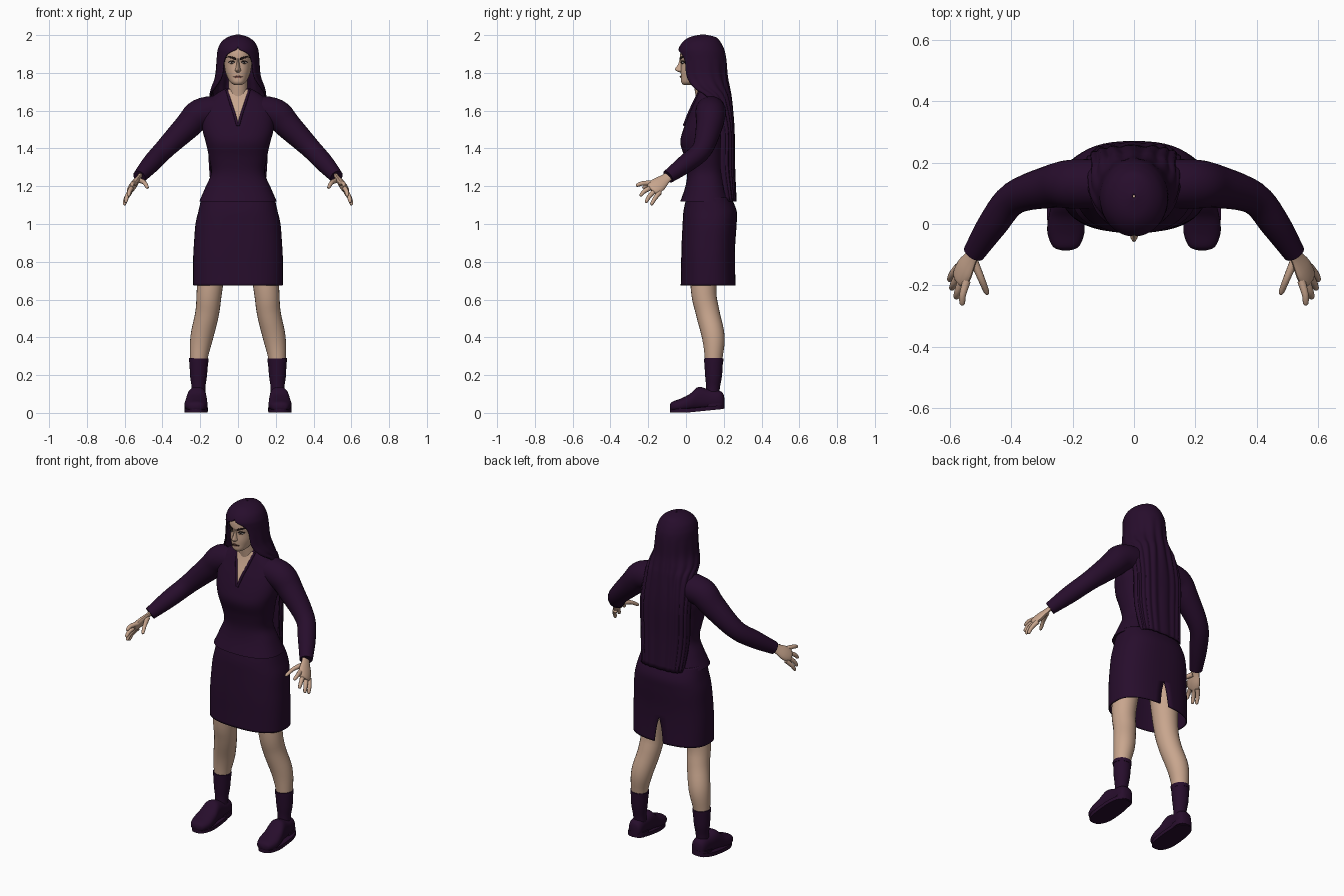
import bpy, bmesh, math
from mathutils import Vector

cube = bpy.data.objects.get("Cube")
if cube:
    bpy.data.objects.remove(cube, do_unlink=True)


def material(name, rgb):
    m = bpy.data.materials.new(name)
    m.use_nodes = True
    m.diffuse_color = (*rgb, 1)
    bsdf = m.node_tree.nodes["Principled BSDF"]
    bsdf.inputs["Base Color"].default_value = (*rgb, 1)
    bsdf.inputs["Roughness"].default_value = 0.8
    return m


PLUM = material("dark_plum", (0.020, 0.004, 0.025))
SKIN = material("skin", (0.58, 0.38, 0.27))
DARK = material("brow_brown", (0.015, 0.008, 0.007))
LIPS = material("lip_brown", (0.22, 0.09, 0.07))
WHITE = material("eye_white", (0.5, 0.45, 0.42))


def smooth(rows, n=5):
    """Catmull-Rom interpolation through rows of numbers."""
    out = []
    for i in range(len(rows) - 1):
        a, b, c, d = rows[max(i - 1, 0)], rows[i], rows[i + 1], rows[min(i + 2, len(rows) - 1)]
        for k in range(n):
            t = k / n
            out.append([0.5 * (2 * q + (r - p) * t + (2 * p - 5 * q + 4 * r - s) * t * t
                               + (3 * q - p - 3 * r + s) * t ** 3) for p, q, r, s in zip(a, b, c, d)])
    return out + [list(rows[-1])]


def power(v, p):
    return math.copysign(abs(v) ** (2 / p), v)


def oval(p=2.0, gap=None, n=32):
    """Unit superellipse points; an open arc when a gap angle is given."""
    g, div = (0, n) if gap is None else (max(gap, 0), n - 1)
    ts = [g + (2 * math.pi - 2 * g) * i / div for i in range(n)]
    return [(power(math.sin(t), p), power(math.cos(t), p)) for t in ts]


def finish(name, bm, mat, mirror, thick=0):
    bmesh.ops.remove_doubles(bm, verts=bm.verts, dist=0.00005)
    bmesh.ops.recalc_face_normals(bm, faces=bm.faces)
    me = bpy.data.meshes.new(name)
    bm.to_mesh(me)
    bm.free()
    me.materials.append(mat)
    me.shade_smooth()
    me.set_sharp_from_angle(angle=math.radians(45))
    ob = bpy.data.objects.new(name, me)
    bpy.context.collection.objects.link(ob)
    if thick:
        mod = ob.modifiers.new("Thickness", 'SOLIDIFY')
        mod.thickness, mod.offset = thick, 0
    if mirror:
        ob.modifiers.new("Mirror", 'MIRROR')
    return ob


def loft(name, rings, mat, closed=True, caps=True, mirror=False, thick=0):
    bm = bmesh.new()
    vs = [[bm.verts.new(p) for p in r] for r in rings]
    n = len(vs[0])
    for a, b in zip(vs, vs[1:]):
        for i in range(n if closed else n - 1):
            j = (i + 1) % n
            bm.faces.new((a[i], a[j], b[j], b[i]))
    if caps:
        bm.faces.new(vs[0])
        bm.faces.new(vs[-1])
    return finish(name, bm, mat, mirror, thick)


def level(z, w, yf, yb, shape):
    """Horizontal ring between a front and a back y."""
    c, d = (yf + yb) / 2, (yb - yf) / 2
    return [(w * u, c - d * v, z) for u, v in shape]


def tube(name, rows, mat, ref=(1, 0.3, 0), flat=1.0, mirror=True, n=16):
    """Tube through (x, y, z, radius) rows; ref sets the wide direction."""
    rows = smooth(rows)
    pts = [Vector(r[:3]) for r in rows]
    rings = []
    for i, r in enumerate(rows):
        t = (pts[min(i + 1, len(pts) - 1)] - pts[max(i - 1, 0)]).normalized()
        v = t.cross(Vector(ref)).normalized()
        u = v.cross(t)
        rings.append([pts[i] + u * a * r[3] + v * b * r[3] * flat for a, b in oval(n=n)])
    return loft(name, rings, mat, mirror=mirror)


def front_y(rows, x, z, p):
    """Front surface of a lofted body at x, z."""
    rows = sorted(rows)
    for a, b in zip(rows, rows[1:]):
        if z <= b[0]:
            break
    t = min(max((z - a[0]) / (b[0] - a[0]), 0), 1)
    w, yf, yb = (a[k] + (b[k] - a[k]) * t for k in (1, 2, 3))
    return (yf + yb) / 2 - (yb - yf) / 2 * max(0, 1 - (abs(x) / w) ** p) ** (1 / p)


def patch(name, rows, p, cols, mat, off, mirror=False, steps=8):
    """Thin plate hugging a body's front; cols are (x, low z, high z)."""
    strips = []
    for x, lo, hi in cols:
        zs = [lo + (hi - lo) * k / steps for k in range(steps + 1)]
        strips.append([(x, front_y(rows, x, z, p) - off, z) for z in zs])
    loft(name, strips, mat, closed=False, caps=False, mirror=mirror, thick=0.002)


def almond(cx, cz, w, h, n=12):
    xs = [-1 + 2 * i / n for i in range(n + 1)]
    return [(cx + w * s, cz - h * (1 - s * s), cz + h * (1 - s * s)) for s in xs]


# Jacket body
TP = 2.4
torso = smooth([(1.12, .205, -.03, .24), (1.2, .17, -.003, .215), (1.27, .142, .006, .2),
                (1.35, .153, -.008, .2), (1.43, .17, -.03, .205), (1.5, .188, -.015, .21),
                (1.58, .188, .015, .21), (1.64, .168, .042, .2), (1.69, .115, .06, .19),
                (1.72, .06, .066, .17)])
loft("jacket", [level(*r, oval(TP, n=48)) for r in torso], PLUM)

# Open neckline with lapel edges
vcols = [(s * .0058, 1.53 + abs(s) * .0175, 1.712) for s in range(-10, 11)]
patch("neckline", torso, TP, vcols, SKIN, .003)
tube("lapel", [(x, front_y(torso, x, z, TP) - .002, z, .007) for x, z in
               ((.002, 1.52), (.02, 1.585), (.04, 1.645), (.059, 1.71))], PLUM)

# Skirt, open below, with a slit at the back
skirt = smooth([(1.14, .19, .005, .235, 0), (1.07, .206, -.01, .265, 0), (1.0, .222, -.015, .265, 0),
                (.9, .23, -.02, .258, 0), (.83, .234, -.022, .256, 0), (.76, .235, -.023, .257, .04),
                (.675, .234, -.025, .26, .075)])
loft("skirt", [level(z, w, yb, yf, oval(2.5, g, 49)) for z, w, yf, yb, g in skirt],
     PLUM, closed=False, caps=False, thick=.006)

# Sleeves
tube("sleeve", [(.1, .13, 1.60, .08), (.2, .13, 1.583, .08), (.27, .122, 1.515, .07),
                (.39, .085, 1.395, .054), (.46, .0, 1.32, .049), (.522, -.095, 1.25, .036)], PLUM, n=24)

# Hands
tube("palm", [(.51, -.075, 1.265, .027), (.527, -.105, 1.243, .028), (.55, -.145, 1.21, .043),
              (.566, -.175, 1.188, .041), (.57, -.185, 1.18, .028)], SKIN, ref=(.033, .055, -.055), flat=.45)
fingers = {
    "index_finger": ((.545, -.185, 1.217), (.558, -.23, 1.215), (.56, -.265, 1.203)),
    "middle_finger": ((.558, -.175, 1.198), (.574, -.218, 1.175), (.58, -.243, 1.148)),
    "ring_finger": ((.568, -.16, 1.18), (.587, -.193, 1.148), (.595, -.213, 1.113)),
    "little_finger": ((.572, -.14, 1.168), (.593, -.165, 1.135), (.602, -.185, 1.1)),
    "thumb": ((.522, -.12, 1.232), (.497, -.18, 1.22), (.477, -.23, 1.19))}
for name, (base, mid, tip) in fingers.items():
    near = Vector(mid).lerp(Vector(tip), .8)
    tube(name, [(*base, .014), (*mid, .0115), (*near, .009), (*tip, .003)], SKIN, n=10)

# Legs and socks
tube("leg", [(.12, .1, .95, .085), (.15, .093, .66, .068), (.163, .115, .53, .063),
             (.192, .145, .4, .06), (.208, .146, .28, .046), (.209, .143, .12, .034)], SKIN, n=24)
tube("sock", [(.207, .146, .288, .05), (.209, .146, .2, .045), (.209, .143, .14, .037),
              (.209, .14, .09, .036)], PLUM, n=24)
tube("sock_cuff", [(.207, .146, .288, .052), (.208, .146, .268, .051)], PLUM, n=24)

# Shoes
shoe = smooth([(-.086, .012, .022, .04), (-.074, .042, .01, .058), (-.03, .06, .006, .075),
               (.02, .058, .01, .1), (.065, .051, .014, .137), (.12, .046, .018, .125),
               (.17, .044, .02, .12), (.195, .034, .022, .105), (.203, .012, .035, .08)])
loft("shoe", [[(.222 - .06 * max(y, 0) + w * u, y, (a + b) / 2 + (b - a) / 2 * v)
               for u, v in oval(2.4)] for y, w, a, b in shoe], PLUM, mirror=True)


def sole_ring(height, cy, length, width, cx):
    return [(cx + width * u, cy - length * v, height + max(0, .1 * (cy - length * v)))
            for u, v in oval(2.6)]


loft("sole", [sole_ring(h, .057, .142, .062, .222) for h in (.001, .022)], PLUM, mirror=True)
loft("heel", [sole_ring(h, .15, .054, .049, .213) for h in (.004, .035)], PLUM, mirror=True)

# Neck and head
tube("neck", [(0, .125, 1.58, .06), (0, .105, 1.68, .054), (0, .092, 1.74, .05), (0, .085, 1.8, .05)],
     SKIN, mirror=False, n=24)
HP = 2.2
head = smooth([(1.735, .018, -.012, .03), (1.75, .04, -.025, .08), (1.78, .058, -.027, .14),
               (1.81, .068, -.028, .17), (1.85, .074, -.026, .185), (1.88, .076, -.031, .185),
               (1.92, .075, -.027, .185), (1.95, .066, -.006, .165), (1.975, .035, .04, .125)])
loft("head", [level(*r, oval(HP, n=40)) for r in head], SKIN)
nose = smooth([(1.875, .007, -.033), (1.845, .009, -.042), (1.822, .013, -.058),
               (1.812, .016, -.054), (1.803, .011, -.034)])
loft("nose", [level(z, w, y, .01, oval(1.8, n=16)) for z, w, y in nose], SKIN)

# Facial details
patch("eye_outline", head, HP, almond(.034, 1.857, .019, .009), DARK, .002, True)
patch("eye", head, HP, almond(.034, 1.855, .014, .0045), WHITE, .004, True)
patch("iris", head, HP, almond(.033, 1.855, .0055, .0045), DARK, .006, True)
brow = [(.012, 1.868, 1.880), (.03, 1.874, 1.886), (.048, 1.881, 1.890), (.063, 1.879, 1.882)]
patch("eyebrow", head, HP, smooth(brow), DARK, .003, True)
patch("lips", head, HP, almond(0, 1.779, .026, .007), LIPS, .004)
patch("mouth_line", head, HP, almond(0, 1.780, .025, .0014), DARK, .006)

# Long hair: a shell open around the face, falling flat down the back
hair = smooth([(2.0, .004, .085, .095, 0, 2), (1.986, .052, .022, .155, 0, 2),
               (1.96, .086, -.015, .18, 0, 2), (1.927, .102, -.035, .197, .05, 2),
               (1.9, .107, -.036, .205, .52, 2), (1.86, .11, -.033, .21, .72, 2),
               (1.78, .118, -.03, .215, .8, 2), (1.72, .137, -.01, .225, 1.05, 2.1),
               (1.66, .147, .05, .235, 1.4, 2.3), (1.5, .152, .13, .25, 1.5, 2.8),
               (1.3, .147, .13, .253, 1.5, 2.8), (1.12, .13, .18, .262, 1.5, 2.8)])
rings = []
for z, w, yf, yb, g, p in hair:
    c, d, wave = (yf + yb) / 2, (yb - yf) / 2, .02 * min(max((1.9 - z) * 4, 0), 1)
    rings.append([(w * u * (1 + wave * math.sin(i * .9)), c - d * v * (1 + wave * 3 * math.sin(i * .9)), z)
                  for i, (u, v) in enumerate(oval(p, g, 73))])
loft("hair", rings, PLUM, closed=False, caps=False, thick=.008)
